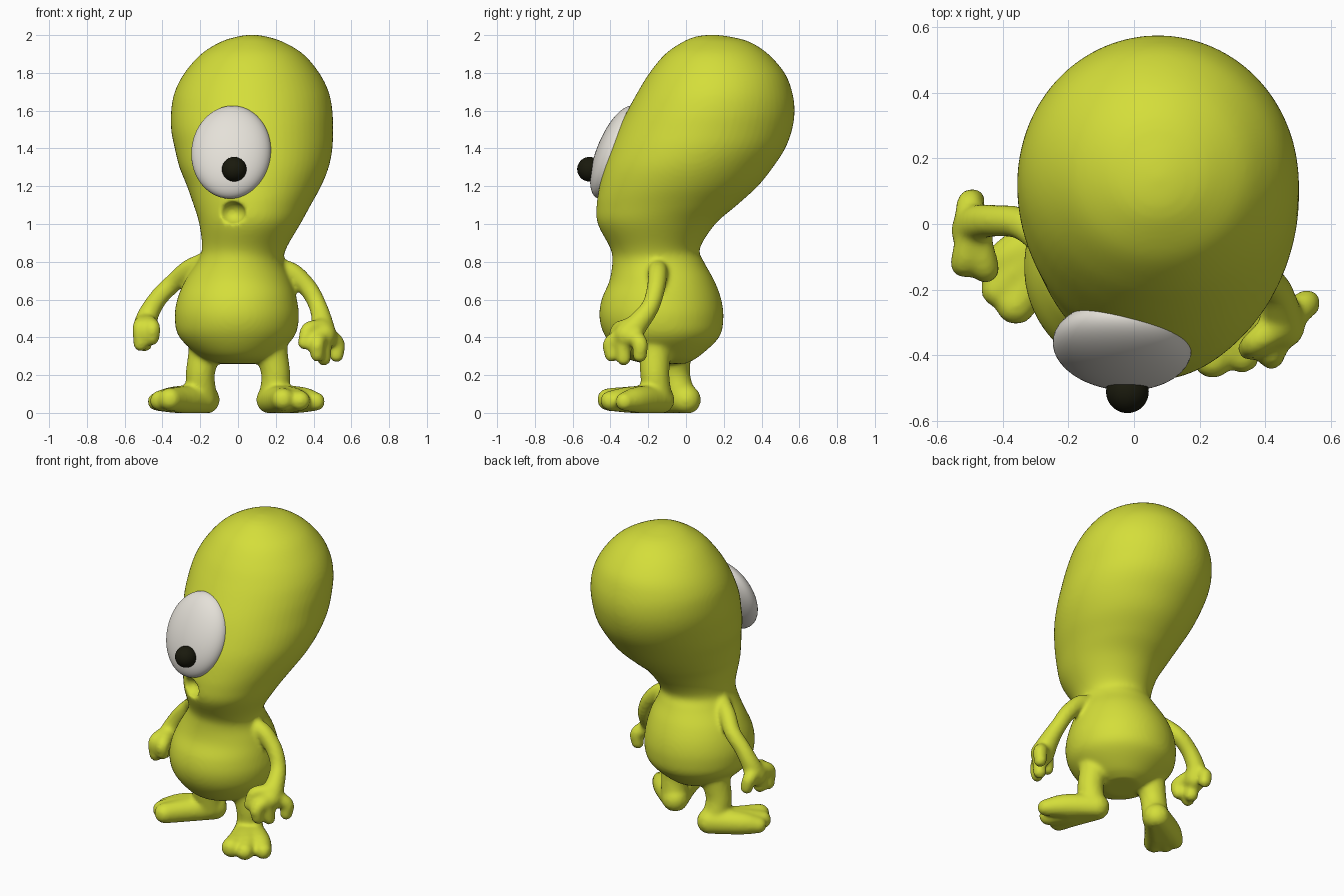
import bpy, bmesh, math
from mathutils import Matrix, Vector

old = bpy.data.objects.get("Cube")
if old:
    bpy.data.objects.remove(old, do_unlink=True)


def material(name, color, rough=0.5):
    m = bpy.data.materials.new(name)
    m.use_nodes = True
    m.diffuse_color = (*color, 1)
    bsdf = m.node_tree.nodes["Principled BSDF"]
    bsdf.inputs["Base Color"].default_value = (*color, 1)
    bsdf.inputs["Roughness"].default_value = rough
    return m


lime = material("lime skin", (0.66, 0.73, 0.042))
white = material("eye white", (0.78, 0.75, 0.69))
black = material("pupil black", (0.01, 0.01, 0.004))


def spline(rows, steps):
    """Smoothly interpolate rows of equal length."""
    rows = [Vector(r) for r in rows]
    pts = [rows[0] * 2 - rows[1]] + rows + [rows[-1] * 2 - rows[-2]]
    out = []
    for a, b, c, d in zip(pts, pts[1:], pts[2:], pts[3:]):
        for i in range(steps):
            t = i / steps
            out.append(b + (c - a) * (t / 2)
                       + (a * 2 - b * 5 + c * 4 - d) * (t * t / 2)
                       + (b * 3 - a - c * 3 + d) * (t ** 3 / 2))
    return out + [rows[-1]]


def loft(bm, rows, sides=64):
    """Skin horizontal ellipses given as z, x range, y range."""
    rings = []
    for z, x0, x1, y0, y1 in spline(rows, 5):
        ring = []
        for k in range(sides):
            a = math.tau * k / sides
            ring.append(bm.verts.new(((x0 + x1) / 2 + (x1 - x0) / 2 * math.cos(a),
                                      (y0 + y1) / 2 + (y1 - y0) / 2 * math.sin(a), z)))
        rings.append(ring)
    for lo, hi in zip(rings, rings[1:]):
        for k in range(sides):
            n = (k + 1) % sides
            bm.faces.new((lo[k], lo[n], hi[n], hi[k]))
    bm.faces.new(rings[0][::-1])
    bm.faces.new(rings[-1])


def limb(bm, *points, steps=7):
    """Sweep a ball along x, y, z, radius points; soles are flattened on the ground."""
    for x, y, z, r in spline(points, steps):
        made = bmesh.ops.create_icosphere(bm, subdivisions=3, radius=r,
                                          matrix=Matrix.Translation((x, y, z)))
        for v in made["verts"]:
            v.co.z = max(v.co.z, 0)


def add_object(name, bm, mat):
    mesh = bpy.data.meshes.new(name)
    bm.to_mesh(mesh)
    bm.free()
    mesh.materials.append(mat)
    mesh.shade_smooth()
    ob = bpy.data.objects.new(name, mesh)
    bpy.context.collection.objects.link(ob)
    return ob


def ellipsoid(name, loc, size, mat, rot=Matrix()):
    bm = bmesh.new()
    bmesh.ops.create_uvsphere(bm, u_segments=48, v_segments=32, radius=1,
                              matrix=Matrix.Translation(loc) @ rot @ Matrix.Diagonal((*size, 1)))
    return add_object(name, bm, mat)


skin = bmesh.new()

# Pear-shaped torso and the big backward-leaning head
loft(skin, [
    (.26, -.1, .1, -.22, 0), (.3, -.2, .19, -.34, .07), (.4, -.31, .295, -.425, .175),
    (.5, -.335, .322, -.458, .198), (.6, -.322, .312, -.447, .187), (.7, -.28, .285, -.405, .15),
    (.8, -.215, .245, -.39, .095), (.87, -.19, .255, -.4, .073), (1, -.205, .33, -.467, .155),
    (1.1, -.235, .385, -.473, .27), (1.2, -.27, .44, -.458, .38), (1.3, -.31, .48, -.435, .46),
    (1.4, -.335, .5, -.4, .525), (1.5, -.354, .503, -.36, .562), (1.6, -.354, .5, -.31, .575),
    (1.7, -.335, .48, -.255, .562), (1.8, -.283, .43, -.193, .522), (1.9, -.195, .345, -.11, .435),
    (1.965, -.09, .237, -.015, .335), (1.993, 0, .148, .055, .225), (2.002, .06, .09, .13, .15)])

# Left arm: arm with palm, fingers, thumb
limb(skin, (.2, -.15, .77, .05), (.29, -.15, .74, .053), (.375, -.16, .655, .05),
     (.425, -.19, .56, .049), (.445, -.25, .48, .058), (.45, -.31, .41, .072))
for tip in ((.522, -.245, .305, .039), (.455, -.33, .288, .039), (.42, -.395, .305, .037)):
    limb(skin, (.45, -.3, .42, .05), (tip[0], tip[1], .37, .043), tip)
limb(skin, (.44, -.31, .45, .05), (.372, -.36, .44, .04), (.352, -.38, .37, .037))

# Right arm: same build, swung slightly back
limb(skin, (-.18, -.12, .8, .05), (-.26, -.06, .76, .052), (-.34, 0, .69, .05),
     (-.42, .01, .61, .05), (-.475, .005, .52, .056), (-.493, -.02, .45, .066))
for tip in ((-.495, -.06, .365, .042), (-.515, -.115, .365, .04), (-.455, -.13, .395, .039)):
    limb(skin, (-.49, -.03, .48, .052), (tip[0], tip[1], .45, .045), tip)
limb(skin, (-.5, 0, .48, .05), (-.5, .06, .45, .042), (-.49, .07, .4, .039))

# Legs and feet: position, heel y, three splayed toes each
feet = ((.2, -.165, -.14, ((.24, -.41, .061), (.33, -.4, .054), (.412, -.325, .05))),
        (-.2, -.055, 0, ((-.36, -.245, .062), (-.412, -.2, .055), (-.43, -.135, .05))))
for x, y, heel, toes in feet:
    limb(skin, (x * .8, y, .4, .1), (x * .9, y, .31, .085), (x, y, .2, .078),
         (x * .95, (y + heel) / 2, .08, .08))
    for tx, ty, r in toes:
        mx, my = x + (tx - x) * .6, heel + (ty - heel) * .6
        limb(skin, (x * .88, heel, .07, .08), (mx, my, .07, .071),
             (tx, ty, r + .01, r))

bmesh.ops.recalc_face_normals(skin, faces=skin.faces)
body = add_object("body", skin, lime)

# Round mouth hollow, fused and softened skin
cutter = ellipsoid("mouth_cutter", (-.033, -.465, 1.06), (.073, .085, .061), lime)
cutter.hide_render = True


def remesh(name, voxel):
    mod = body.modifiers.new(name, "REMESH")
    mod.mode = "VOXEL"
    mod.voxel_size = voxel
    mod.use_smooth_shade = True


remesh("fuse", .011)
mouth = body.modifiers.new("mouth", "BOOLEAN")
mouth.operation = "DIFFERENCE"
mouth.object = cutter
remesh("even", .011)
soften = body.modifiers.new("soften", "SMOOTH")
soften.factor = .5
soften.iterations = 8

bpy.context.view_layer.update()
graph = bpy.context.evaluated_depsgraph_get()
fused = bpy.data.meshes.new_from_object(body.evaluated_get(graph))
body.modifiers.clear()
body.data = fused
fused.shade_smooth()
bpy.data.objects.remove(cutter, do_unlink=True)

# Single eye tilted along the face, with a bead pupil
tilt = Matrix.Rotation(math.radians(-5), 4, "Z") @ Matrix.Rotation(math.radians(-22), 4, "X")
ellipsoid("eye", (-.036, -.372, 1.38), (.212, .1, .262), white, tilt)
ellipsoid("pupil", (-.02, -.511, 1.29), (.065, .065, .065), black)
